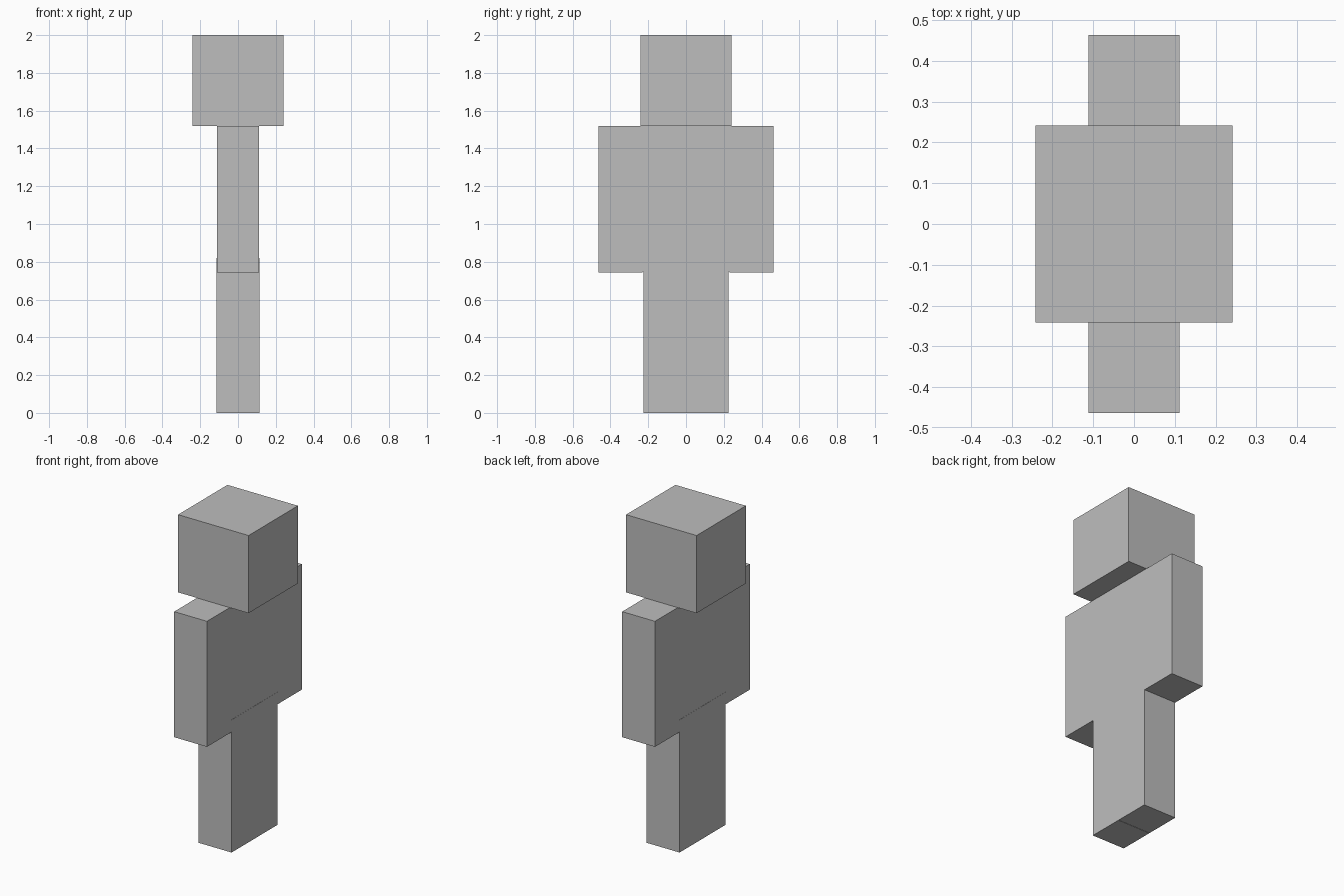
import bpy
import bmesh
from mathutils import Vector

cube = bpy.data.objects.get("Cube")
if cube:
    bpy.data.objects.remove(cube, do_unlink=True)

# One flat grey for the whole figure
grey = bpy.data.materials.new("plain_grey")
grey.use_nodes = True
colour = (0.515, 0.515, 0.515, 1)
grey.diffuse_color = colour
grey.node_tree.nodes["Principled BSDF"].inputs["Base Color"].default_value = colour


def box(name, low, high):
    """Add a box between two opposite corners."""
    low, high = Vector(low), Vector(high)
    size = high - low
    bm = bmesh.new()
    bmesh.ops.create_cube(bm, size=1)
    bmesh.ops.scale(bm, vec=size, verts=bm.verts)
    mesh = bpy.data.meshes.new(name)
    bm.to_mesh(mesh)
    bm.free()
    mesh.materials.append(grey)
    obj = bpy.data.objects.new(name, mesh)
    obj.location = (low + high) / 2
    bpy.context.collection.objects.link(obj)
    return obj


HALF_DEPTH = 0.112
SHOULDER = 1.52

# Head and torso
box("head", (-0.241, -0.241, SHOULDER), (0.241, 0.241, 2))
box("torso", (-HALF_DEPTH, -0.23, 0.745), (HALF_DEPTH, 0.23, SHOULDER))

# Paired limbs, spread along y
for side, s in (("front", -1), ("back", 1)):
    arm = sorted((s * 0.23, s * 0.463))
    leg = sorted((s * 0.001, s * 0.224))
    box(side + "_arm", (-HALF_DEPTH, arm[0], 0.744), (HALF_DEPTH, arm[1], SHOULDER))
    box(side + "_leg", (-0.113, leg[0], 0), (0.113, leg[1], 0.82))
